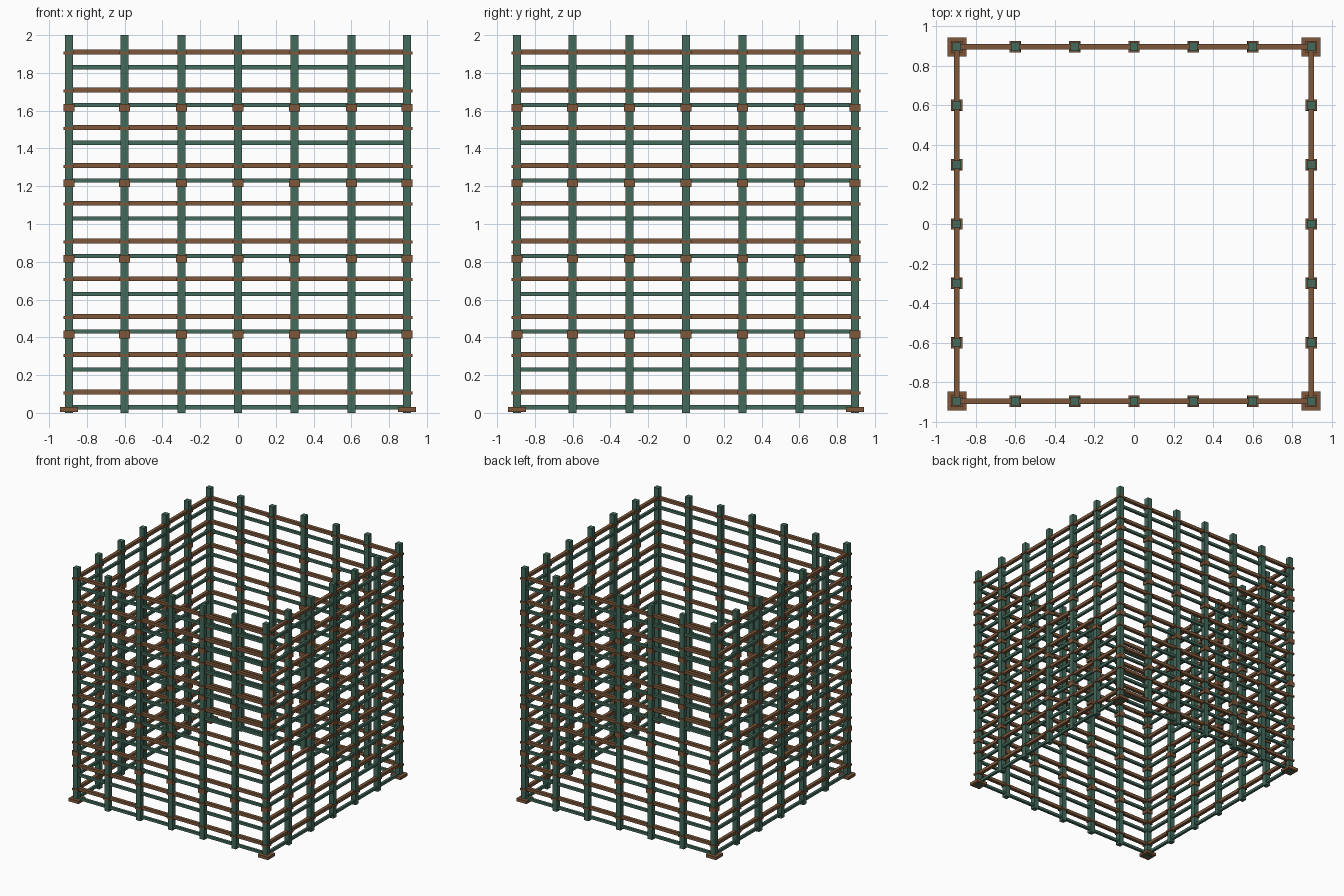
import bpy, bmesh
from mathutils import Matrix, Vector

if "Cube" in bpy.data.objects:
    bpy.data.objects.remove(bpy.data.objects["Cube"])


def material(name, color):
    m = bpy.data.materials.new(name)
    m.diffuse_color = (*color, 1)
    m.use_nodes = True
    m.node_tree.nodes["Principled BSDF"].inputs["Base Color"].default_value = m.diffuse_color
    return m


green = material("dark green paint", (0.055, 0.145, 0.105))
brown = material("brown wood", (0.21, 0.095, 0.042))


def boxes(name, items, mat):
    """One object from a list of (centre, size) boxes."""
    bm = bmesh.new()
    for centre, size in items:
        bmesh.ops.create_cube(bm, size=1, matrix=Matrix.Translation(centre) @ Matrix.Diagonal((*size, 1)))
    me = bpy.data.meshes.new(name)
    bm.to_mesh(me)
    bm.free()
    me.materials.append(mat)
    ob = bpy.data.objects.new(name, me)
    bpy.context.collection.objects.link(ob)


R = 0.895
steps = [-R, -0.6, -0.3, 0, 0.3, 0.6, R]
spots = [(x, y) for x in steps for y in steps if R in (abs(x), abs(y))]
corners = [(x, y) for x in (-R, R) for y in (-R, R)]


def rails(z, thick, height):
    """Four rails forming a square ring at height z."""
    out = []
    for s in (-R, R):
        out.append(((0, s, z), (2 * R, thick, height)))
        out.append(((s, 0, z), (thick, 2 * R, height)))
    return out


# upright posts
boxes("post", [((x, y, 1), (0.042, 0.042, 2)) for x, y in spots], green)

# alternating green and brown rails
boxes("green_rail", [b for i in range(10) for b in rails(0.03 + 0.2 * i, 0.022, 0.022)], green)
boxes("brown_rail", [b for i in range(10) for b in rails(0.11 + 0.2 * i, 0.028, 0.026)], brown)

# thin clips under each brown rail, at every post
boxes("clip", [((x, y, 0.105 + 0.2 * i), (0.056, 0.056, 0.016))
               for x, y in spots for i in range(10)], brown)

# larger collars on the posts
boxes("collar", [((x, y, 0.415 + 0.4 * i), (0.058, 0.058, 0.04))
                 for x, y in spots for i in range(4)], brown)

# corner foot plates
boxes("foot_plate", [((x, y, 0.0175), (0.096, 0.096, 0.025)) for x, y in corners], brown)
